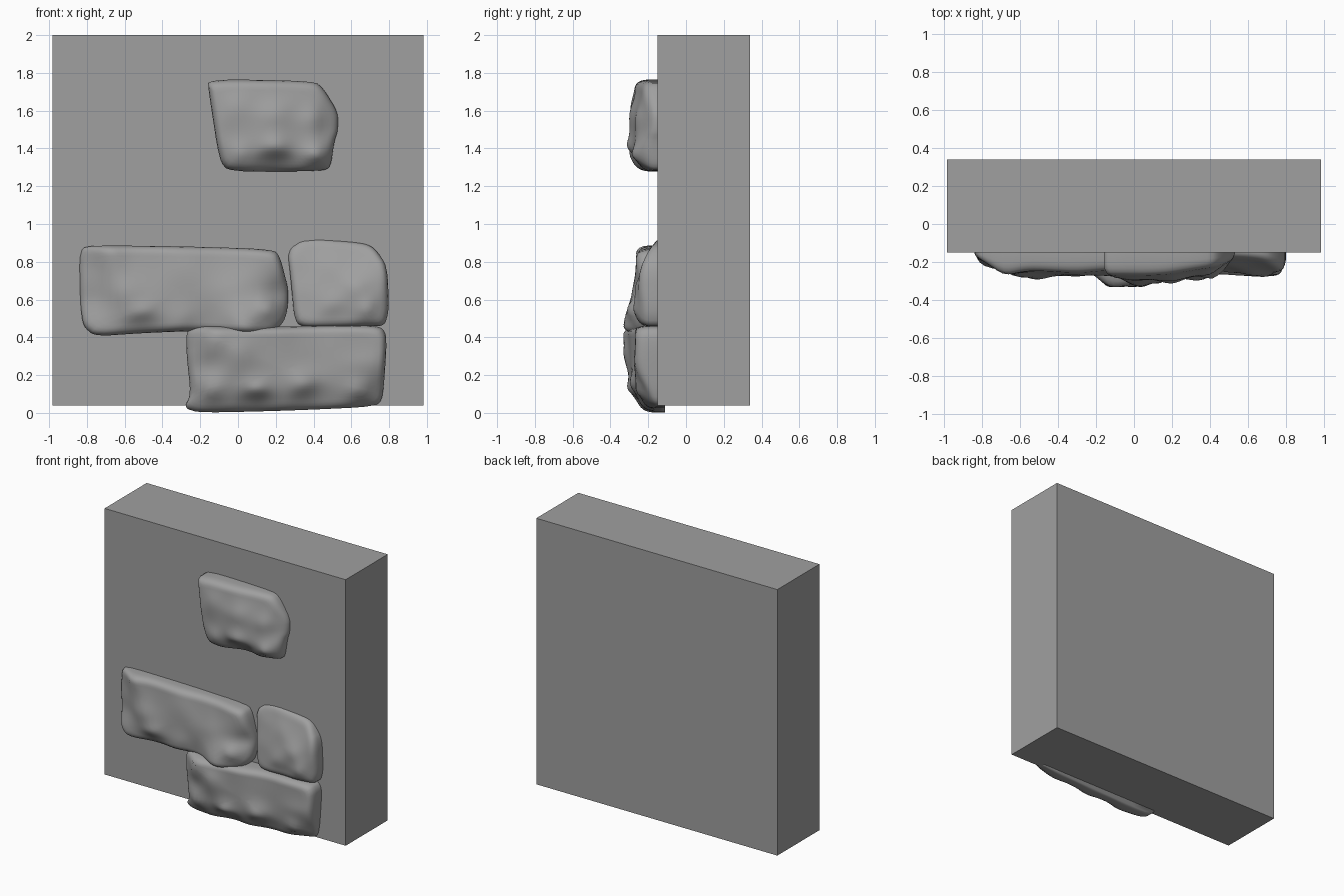
import bpy, bmesh
from mathutils import Vector, Matrix

if "Cube" in bpy.data.objects:
    bpy.data.objects.remove(bpy.data.objects["Cube"])

BACK = -0.11          # stones are bedded slightly into the wall face

grey = bpy.data.materials.new("dark_stone")
grey.diffuse_color = (.35, .35, .35, 1)
grey.use_nodes = True
grey.node_tree.nodes["Principled BSDF"].inputs["Base Color"].default_value = grey.diffuse_color


def finish(bm, name, smooth):
    bmesh.ops.recalc_face_normals(bm, faces=bm.faces)
    me = bpy.data.meshes.new(name)
    bm.to_mesh(me)
    bm.free()
    me.materials.append(grey)
    for p in me.polygons:
        p.use_smooth = smooth
    ob = bpy.data.objects.new(name, me)
    bpy.context.collection.objects.link(ob)


def chaikin(pts, k):
    out = []
    for a, b in zip(pts, pts[1:] + pts[:1]):
        out += [a.lerp(b, k), a.lerp(b, 1 - k)]
    return out


def depth(p, controls):
    # locally fitted plane through nearby (x, z, y) control points
    m = Matrix(((0, 0, 0), (0, .15, 0), (0, 0, .15)))
    r = Vector((0, 0, 0))
    for x, z, y in controls:
        dx, dz = x - p.x, z - p.y
        w = 1 / (dx * dx + dz * dz + 0.002) ** 2
        v = Vector((1, dx, dz))
        for i in range(3):
            for j in range(3):
                m[i][j] += w * v[i] * v[j]
        r += v * (w * y)
    y = (m.inverted() @ r).x
    return max(-.332, min(-.15, y))


def stone(name, outline, controls):
    pts = [Vector(p) for p in outline]
    xs, zs = [p.x for p in pts], [p.y for p in pts]
    c = Vector(((min(xs) + max(xs)) / 2, (min(zs) + max(zs)) / 2))
    hw, hh = (max(xs) - min(xs)) / 2, (max(zs) - min(zs)) / 2
    pts = chaikin(chaikin(pts, 0.2), 0.2)
    # even out the spacing so long edges get enough vertices
    even = []
    for a, b in zip(pts, pts[1:] + pts[:1]):
        k = max(1, round((b - a).length / 0.03))
        even += [a.lerp(b, i / k) for i in range(k)]
    # (inset, share of full depth): side wall, rounded rim, then the face
    rim = .04
    rings = [(0, 0), (0, .3), (0, .62), (.004, .78), (.012, .9), (.024, .97), (rim, 1)]
    rings += [(rim + (hh - rim) * t / 13, 1) for t in range(1, 13)]
    bm = bmesh.new()
    prev = None
    for inset, share in rings:
        t = max(0, (inset - rim) / (hh - rim))
        e = min(inset, rim)
        sx, sz = (1 - e / hw) * (1 - t), (1 - e / hh) * (1 - t)
        ring = []
        for p in even:
            q = Vector((c.x + (p.x - c.x) * sx, c.y + (p.y - c.y) * sz))
            ring.append(bm.verts.new((q.x, BACK + share * (depth(q, controls) - BACK), q.y)))
        n = len(ring)
        if prev:
            for i in range(n):
                j = (i + 1) % n
                bm.faces.new((prev[i], prev[j], ring[j], ring[i]))
        else:
            bm.faces.new(ring)
        prev = ring
    tip = bm.verts.new((c.x, depth(c, controls), c.y))
    for i in range(n):
        bm.faces.new((prev[i], prev[(i + 1) % n], tip))
    finish(bm, name, True)


# wall slab
bm = bmesh.new()
bmesh.ops.create_cube(bm, size=1)
for v in bm.verts:
    v.co = (v.co.x * 1.965, 0.095 + v.co.y * 0.49, 1.02 + v.co.z * 1.96)
finish(bm, "wall_slab", False)

# upper stone
stone("upper_stone",
      [(-.16, 1.768), (.40, 1.757), (.45, 1.72), (.53, 1.59), (.528, 1.49), (.51, 1.44),
       (.49, 1.30), (.44, 1.28), (-.05, 1.276), (-.10, 1.34), (-.155, 1.70)],
      [(-.12, 1.72, -.27), (.15, 1.73, -.265), (.4, 1.7, -.23), (0, 1.6, -.295),
       (.2, 1.57, -.30), (.4, 1.55, -.265), (.5, 1.53, -.2), (-.08, 1.45, -.28),
       (.0, 1.37, -.30), (.2, 1.40, -.31), (.42, 1.36, -.285), (-.05, 1.32, -.27),
       (.2, 1.31, -.22), (.45, 1.31, -.22)])

# long stone on the left
stone("left_stone",
      [(-.84, .87), (-.76, .887), (-.3, .882), (.19, .867), (.225, .82), (.27, .64),
       (.255, .50), (.19, .422), (.1, .415), (-.2, .435), (-.5, .423), (-.76, .405),
       (-.82, .46), (-.835, .58)],
      [(-.8, .8, -.19), (-.8, .6, -.19), (-.76, .46, -.23), (-.68, .8, -.26),
       (-.6, .64, -.28), (-.52, .53, -.29), (-.5, .8, -.25), (-.3, .7, -.27),
       (-.3, .5, -.275), (-.5, .45, -.24), (-.2, .45, -.25), (-.05, .8, -.25),
       (0, .65, -.285), (.05, .5, -.325), (.15, .8, -.265), (.16, .55, -.31),
       (.23, .6, -.22), (.2, .46, -.26)])

# block stone on the right
stone("right_stone",
      [(.262, .86), (.35, .925), (.66, .90), (.72, .875), (.79, .78), (.8, .55),
       (.777, .46), (.68, .458), (.36, .45), (.30, .48), (.28, .70)],
      [(.31, .84, -.18), (.4, .88, -.17), (.63, .86, -.19), (.74, .76, -.24),
       (.5, .76, -.22), (.62, .66, -.27), (.36, .65, -.22), (.5, .58, -.255),
       (.68, .55, -.28), (.76, .5, -.24), (.34, .5, -.23), (.55, .48, -.24)])

# long stone at the foot
stone("foot_stone",
      [(-.274, .43), (-.23, .465), (.1, .453), (.6, .465), (.76, .458), (.79, .40),
       (.768, .08), (.73, .033), (.3, .013), (-.2, .0), (-.285, .025), (-.25, .10),
       (-.272, .30)],
      [(-.24, .4, -.25), (-.22, .25, -.25), (-.14, .36, -.325), (0, .3, -.33),
       (.15, .38, -.30), (.15, .25, -.295), (.4, .4, -.265), (.4, .28, -.265),
       (.65, .4, -.27), (.66, .25, -.275), (-.14, .13, -.30), (.1, .12, -.31),
       (.35, .15, -.295), (.65, .12, -.265), (-.2, .04, -.23), (.1, .05, -.23),
       (.4, .06, -.22), (.7, .07, -.20)])
